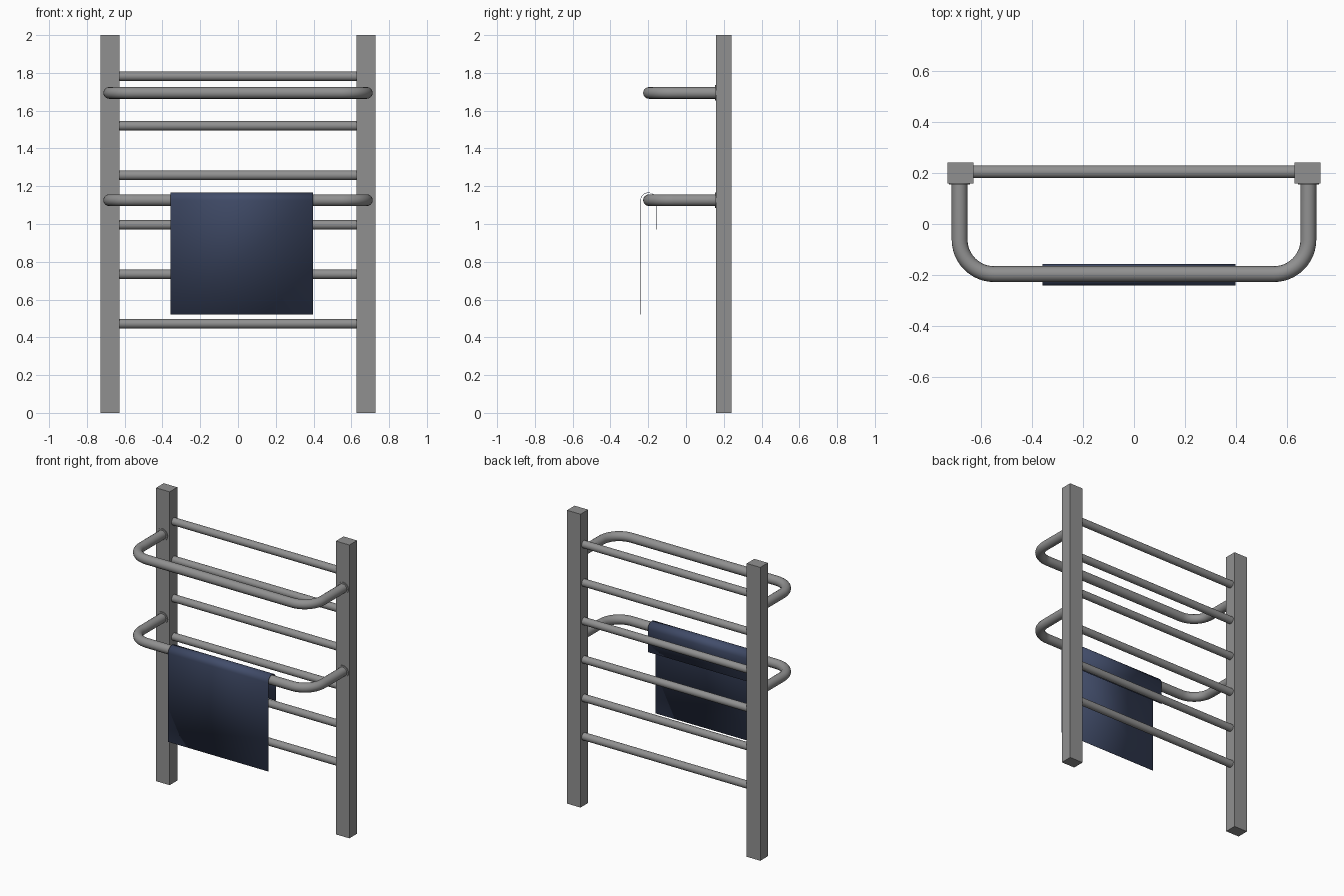
import bpy, bmesh, math
from mathutils import Vector

if "Cube" in bpy.data.objects:
    bpy.data.objects.remove(bpy.data.objects["Cube"])


def material(name, color):
    m = bpy.data.materials.new(name)
    m.diffuse_color = (*color, 1)
    m.use_nodes = True
    m.node_tree.nodes["Principled BSDF"].inputs["Base Color"].default_value = m.diffuse_color
    return m


metal = material("grey metal", (0.28, 0.28, 0.28))
cloth = material("navy cloth", (0.054, 0.074, 0.145))


def smooth(obj):
    bpy.ops.object.select_all(action='DESELECT')
    obj.select_set(True)
    bpy.context.view_layer.objects.active = obj
    bpy.ops.object.shade_smooth_by_angle(angle=math.radians(40))


def box(name, center, size):
    bpy.ops.mesh.primitive_cube_add(size=1, location=center)
    o = bpy.context.object
    o.name = name
    o.scale = size
    o.data.materials.append(metal)


def cylinder(name, center, radius, depth, rotation):
    bpy.ops.mesh.primitive_cylinder_add(vertices=32, radius=radius, depth=depth,
                                        location=center, rotation=rotation)
    o = bpy.context.object
    o.name = name
    o.data.materials.append(metal)
    smooth(o)


def hoop(name, z, x=0.682, y0=0.165, y1=-0.196, bend=0.135, radius=0.031):
    # half path: from the post, round the corner, to the front bar
    half = [Vector((x, y0, z))]
    for i in range(13):
        a = math.pi / 2 * i / 12
        half.append(Vector((x - bend + bend * math.cos(a), y1 + bend - bend * math.sin(a), z)))
    path = half + [Vector((-p.x, p.y, p.z)) for p in reversed(half)]
    curve = bpy.data.curves.new(name, 'CURVE')
    curve.dimensions = '3D'
    curve.bevel_depth = radius
    curve.bevel_resolution = 6
    s = curve.splines.new('POLY')
    s.points.add(len(path) - 1)
    for pt, p in zip(s.points, path):
        pt.co = (*p, 1)
    o = bpy.data.objects.new(name, curve)
    bpy.context.collection.objects.link(o)
    bpy.ops.object.select_all(action='DESELECT')
    o.select_set(True)
    bpy.context.view_layer.objects.active = o
    bpy.ops.object.convert(target='MESH')
    o = bpy.context.object
    o.data.materials.clear()
    o.data.materials.append(metal)
    smooth(o)


# square side posts
for side, s in (("left", -1), ("right", 1)):
    box(side + "_post", (s * 0.678, 0.2, 1), (0.102, 0.082, 2))

# six straight rungs between the posts
for i in range(6):
    cylinder(f"rung_{i + 1}", (0, 0.204, 0.472 + 0.262 * i), 0.025, 1.27, (0, math.pi / 2, 0))

# two projecting hanging bars with collars at the posts
for level, z in (("lower", 1.126), ("upper", 1.694)):
    hoop(level + "_hanging_bar", z)
    for side, s in (("left", -1), ("right", 1)):
        cylinder(f"{level}_{side}_collar", (s * 0.682, 0.159, z), 0.041, 0.01, (math.pi / 2, 0, 0))

# towel: thin sheet folded over the lower bar
zc, yc, r = 1.124, -0.199, 0.0415
profile = [(yc - r, 0.52)]
profile += [(yc - r * math.cos(math.pi * i / 16), zc + r * math.sin(math.pi * i / 16)) for i in range(17)]
profile += [(yc + r, 0.97)]
bm = bmesh.new()
rows = [[bm.verts.new((x, y, z)) for x in (-0.358, 0.397)] for y, z in profile]
for a, b in zip(rows, rows[1:]):
    bm.faces.new((a[0], b[0], b[1], a[1]))
bmesh.ops.recalc_face_normals(bm, faces=bm.faces)
mesh = bpy.data.meshes.new("towel")
bm.to_mesh(mesh)
bm.free()
towel = bpy.data.objects.new("towel", mesh)
bpy.context.collection.objects.link(towel)
mesh.materials.append(cloth)
sol = towel.modifiers.new("thickness", 'SOLIDIFY')
sol.thickness = 0.002
sol.offset = 0
smooth(towel)
